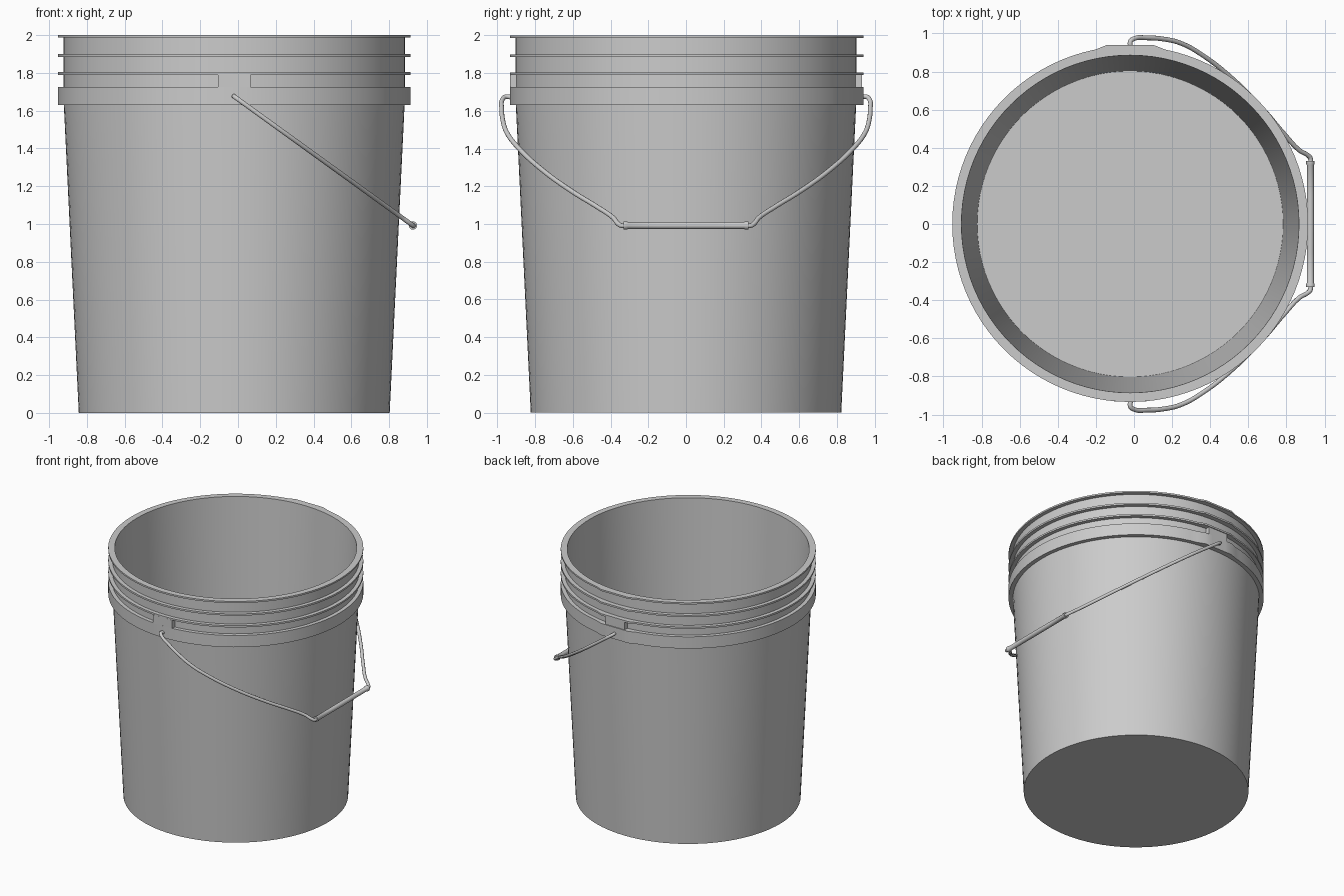
import bpy, bmesh, math
from mathutils import Vector

if "Cube" in bpy.data.objects:
    bpy.data.objects.remove(bpy.data.objects["Cube"])

CX = -0.02      # bucket axis
SEG = 96


def finish(bm, name, angle=35):
    bmesh.ops.recalc_face_normals(bm, faces=bm.faces)
    me = bpy.data.meshes.new(name)
    bm.to_mesh(me)
    bm.free()
    ob = bpy.data.objects.new(name, me)
    bpy.context.collection.objects.link(ob)
    bpy.ops.object.select_all(action='DESELECT')
    ob.select_set(True)
    bpy.context.view_layer.objects.active = ob
    bpy.ops.object.shade_smooth_by_angle(angle=math.radians(angle))
    return ob


def lathe(bm, profile, seg, place, closed=False):
    """Spin (radius, height) points; zero-radius ends become flat caps."""
    rings = []
    for r, h in profile:
        rings.append([bm.verts.new(place(r * math.cos(2 * math.pi * i / seg),
                                         r * math.sin(2 * math.pi * i / seg), h))
                      for i in range(seg)])
    for a, b in zip(rings, rings[1:]):
        for i in range(seg):
            j = (i + 1) % seg
            bm.faces.new((a[i], a[j], b[j], b[i]))
    bm.faces.new(rings[0])
    bm.faces.new(rings[-1])


# Bucket shell: outer wall, band, two ribs, lip, then inner wall and floor
profile = [(0.823, 0), (0.902, 1.63), (0.934, 1.63), (0.934, 1.725), (0.904, 1.725),
           (0.904, 1.79), (0.934, 1.79), (0.934, 1.804), (0.904, 1.804),
           (0.904, 1.885), (0.934, 1.885), (0.934, 1.899), (0.904, 1.899),
           (0.904, 1.987), (0.934, 1.987), (0.934, 2.0), (0.886, 2.0), (0.803, 0.02)]
bm = bmesh.new()
lathe(bm, profile, SEG, lambda a, b, h: Vector((a + CX, b, h)))
# Slightly flattened rib edges on the back handle side
for v in bm.verts:
    if math.hypot(v.co.x - CX, v.co.y) > 0.92 and abs(v.co.x - CX) < 0.18 and v.co.y > 0:
        v.co.y = 0.94
finish(bm, "bucket")

# Tabs bridging band and lowest rib above each handle hole
for s, name in ((-1, "front_tab"), (1, "back_tab")):
    bm = bmesh.new()
    bmesh.ops.create_cube(bm, size=1)
    for v in bm.verts:
        v.co = Vector((CX + v.co.x * 0.17, s * (0.914 + v.co.y * 0.038), 1.758 + v.co.z * 0.068))
    finish(bm, name)

# Wire bail: half the path in (y, z), swung onto its tilted plane and mirrored
half = [(0.92, 1.67), (0.955, 1.675), (0.972, 1.662), (0.977, 1.61), (0.971, 1.55),
        (0.95, 1.485), (0.89, 1.405), (0.76, 1.285), (0.60, 1.17), (0.47, 1.09),
        (0.385, 1.032), (0.362, 1.003), (0.345, 0.992), (0.31, 0.992)]


def swing(y, z):
    return (CX + (1.675 - z) * 0.946 / 0.683, y, z)


path = [swing(y, z) for y, z in half] + [swing(-y, z) for y, z in reversed(half)]
cu = bpy.data.curves.new("wire_path", 'CURVE')
cu.dimensions = '3D'
cu.bevel_depth = 0.0125
cu.bevel_resolution = 3
cu.use_fill_caps = True
sp = cu.splines.new('BEZIER')
sp.resolution_u = 6
sp.bezier_points.add(len(path) - 1)
for p, co in zip(sp.bezier_points, path):
    p.co = co
    p.handle_left_type = p.handle_right_type = 'AUTO'
wire = bpy.data.objects.new("handle_wire", cu)
bpy.context.collection.objects.link(wire)
bpy.ops.object.select_all(action='DESELECT')
wire.select_set(True)
bpy.context.view_layer.objects.active = wire
bpy.ops.object.convert(target='MESH')
bpy.ops.object.shade_smooth_by_angle(angle=math.radians(40))

# Grip tube with raised end collars
bm = bmesh.new()
side = [(0.022, 0.33), (0.022, 0.315), (0.018, 0.308), (0.0185, 0.15)]
grip = [(r, -h) for r, h in side] + [(0.019, 0)] + side[::-1]
gx, gz = swing(0, 0.992)[0], 0.992
lathe(bm, grip, 24, lambda a, b, h: Vector((gx + a, h, gz + b)))
finish(bm, "handle_grip")
